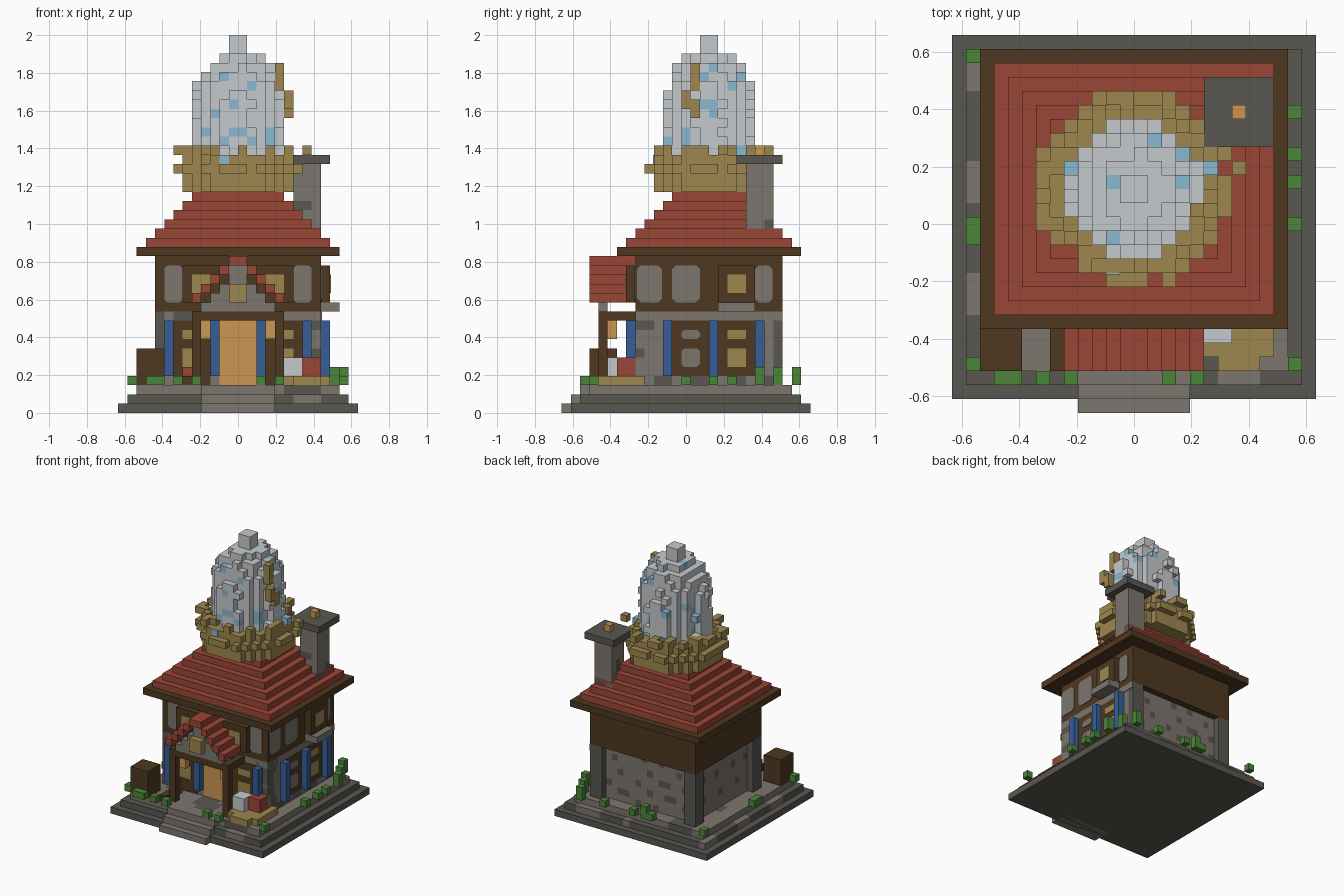
import bpy, bmesh, math, random
from mathutils import Vector, Matrix

cube = bpy.data.objects.get("Cube")
if cube:
    bpy.data.objects.remove(cube)
random.seed(4)
U = 2 / 41          # one block
Y_MID = 13.5        # block rows in front of the centre


def material(name, code):
    rgb = [int(code[i:i + 2], 16) / 255 for i in (0, 2, 4)]
    rgba = [((c + 0.055) / 1.055) ** 2.4 for c in rgb] + [1]
    mat = bpy.data.materials.new(name)
    mat.use_nodes = True
    mat.diffuse_color = rgba
    mat.node_tree.nodes["Principled BSDF"].inputs["Base Color"].default_value = rgba
    return mat


DARK = material("dark_stone", "5a5751")
LIGHT = material("light_stone", "7d766e")
BROWN = material("dark_wood", "4f3821")
RED = material("red_tile", "9a4636")
TAN = material("straw", "9f874f")
WHITE = material("shell_white", "c6cacd")
PALE = material("pale_blue", "8ab8d0")
BLUE = material("shutter_blue", "365f98")
GREEN = material("leaf_green", "4a8639")
ORANGE = material("warm_orange", "cc9752")


def point(x, y, z):
    return Vector((x, y - Y_MID, z)) * U


def finish(name, bm, mats):
    mesh = bpy.data.meshes.new(name)
    bm.to_mesh(mesh)
    bm.free()
    for mat in mats:
        mesh.materials.append(mat)
    obj = bpy.data.objects.new(name, mesh)
    bpy.context.collection.objects.link(obj)


def boxes(name, mat, *spans):
    """One object of boxes, each given as x, y and z ranges in blocks."""
    bm = bmesh.new()
    for x0, x1, y0, y1, z0, z1 in spans:
        a, b = point(x0, y0, z0), point(x1, y1, z1)
        shape = Matrix.Translation((a + b) / 2) @ Matrix.Diagonal(b - a).to_4x4()
        bmesh.ops.create_cube(bm, size=1, matrix=shape)
    finish(name, bm, [mat])


def both(*spans):
    return spans + tuple((-s[1], -s[0], *s[2:]) for s in spans)


def plates(name, mat, side, at, *rects, cut=0.0):
    """Thin panels on the front or right side, with cut corners if wanted."""
    bm = bmesh.new()
    for a0, a1, z0, z1 in rects:
        ring = []
        for a, z, da, dz in ((a0, z0, 1, 1), (a1, z0, -1, 1), (a1, z1, -1, -1), (a0, z1, 1, -1)):
            pair = [(a, z + dz * cut), (a + da * cut, z)]
            ring += (pair if da == dz else pair[::-1]) if cut else [(a, z)]
        put = (lambda a, z: point(a, at, z)) if side == "front" else (lambda a, z: point(at, a, z))
        face = bm.faces.new([bm.verts.new(put(a, z)) for a, z in ring])
        out = Vector((0, -1, 0)) if side == "front" else Vector((1, 0, 0))
        made = bmesh.ops.extrude_face_region(bm, geom=[face])["geom"]
        moved = [v for v in made if isinstance(v, bmesh.types.BMVert)]
        bmesh.ops.translate(bm, verts=moved, vec=out * 0.1 * U)
    bmesh.ops.recalc_face_normals(bm, faces=bm.faces)
    finish(name, bm, [mat])


def blocks(name, mats, cells, paint):
    """Skin of a set of unit blocks; paint picks the colour of each block."""
    bm, verts = bmesh.new(), {}
    for cell in sorted(cells):
        for axis in range(3):
            for sign in (0, 1):
                near = list(cell)
                near[axis] += 2 * sign - 1
                if tuple(near) in cells:
                    continue
                ring = []
                for u, v in ((0, 0), (1, 0), (1, 1), (0, 1)):
                    p = list(cell)
                    p[axis] += sign
                    p[(axis + 1) % 3] += u
                    p[(axis + 2) % 3] += v
                    p = tuple(p)
                    if p not in verts:
                        verts[p] = bm.verts.new(point(*p))
                    ring.append(verts[p])
                face = bm.faces.new(ring if sign else ring[::-1])
                face.material_index = paint(*cell)
    finish(name, bm, mats)


def fill(x0, x1, y0, y1, z0, z1):
    return {(x, y, z) for x in range(x0, x1) for y in range(y0, y1) for z in range(z0, z1)}


def blotch(x, y, z, level=0.8):
    return int(math.sin(x * 0.9 + z) + math.sin(y * 0.8 - z * 1.3 + x * 0.3) > level)


# Stepped plinth and entrance steps
boxes("plinth_foot", DARK, (-13, 13, 1, 27, 0, 1))
blocks("plinth_middle", [DARK, LIGHT], fill(-12, 12, 2, 26, 1, 2), blotch)
blocks("plinth_floor", [LIGHT, DARK], fill(-11, 11, 3, 25, 2, 3), blotch)
boxes("entrance_steps", LIGHT, *[(-4, 4, i, i + 1, 0, i + 1) for i in range(3)])

# Ground floor
blocks("ground_walls", [LIGHT, DARK], fill(-8, 9, 8, 23, 3, 11),
       lambda x, y, z: blotch(2 * x, 2 * y, 2 * z, 1.1))
boxes("corner_pillars", DARK, *both((7, 9, 8, 10, 3, 11), (7, 9, 22, 24, 3, 11)))
boxes("front_shutters", BLUE, *both((7, 8, 7, 8, 4, 10), (2, 3, 7, 8, 4, 10)))
boxes("side_shutters", BLUE, *[(9, 10, y, y + 1, 4, 10) for y in (11, 16, 21)])
plates("front_frames", BROWN, "front", 8, (-7, -3, 3, 10), (3, 7, 3, 10), (-3, 3, 10, 11))
plates("side_frames", BROWN, "right", 9, (12, 16, 4, 10), (17, 21, 4, 10))
rows = ((5, 7), (8, 9))
plates("front_panes", TAN, "front", 7.9, *[(a, a + 2, *r) for a in (-6, 4) for r in rows])
plates("side_panes", TAN, "right", 9.1, *[(18, 20, *r) for r in rows])
plates("side_door_panels", LIGHT, "right", 9.1, *[(13, 15, *r) for r in rows], cut=0.3)
plates("front_door", ORANGE, "front", 8, (-2, 2, 3, 10))
plates("side_band", LIGHT, "right", 9, (10, 24, 10, 11))

# Upper floor
boxes("upper_walls", BROWN, (-9, 9, 8, 24, 11, 17))
boxes("upper_front_frames", BROWN, *both((2, 6, 7, 8, 12, 16)))
boxes("upper_side_frame", BROWN, (9, 10, 17, 21, 12, 16))
plates("upper_front_panes", TAN, "front", 7, (-5, -3, 13, 15), (3, 5, 13, 15))
plates("upper_side_pane", TAN, "right", 10, (18, 20, 13, 15))
plates("upper_front_plaster", LIGHT, "front", 8, (-8, -6, 12, 16), (6, 8, 12, 16), cut=0.3)
plates("upper_side_plaster", LIGHT, "right", 9, (8.2, 10.9, 12, 16), (12, 15, 12, 16),
       (21, 22.9, 12, 16), cut=0.4)
boxes("window_ledge", LIGHT, (9, 11, 17, 21, 11, 12))

# Main roof
boxes("eaves", BROWN, (-11, 11, 6, 26, 17, 18))
boxes("roof_tiers", RED, *[(i - 10, 10 - i, 7 + i, 25 - i, 18 + i, 19 + i) for i in range(6)])

# Chimney
blocks("chimney_shaft", [LIGHT, DARK], fill(6, 9, 20, 23, 18, 27), blotch)
boxes("chimney_cap", DARK, (5, 10, 19, 24, 27, 28))
boxes("chimney_ember", ORANGE, (7, 8, 21, 22, 28, 29))

# Porch
boxes("porch_posts", BROWN, *both((4, 5, 4, 5, 3, 11)))
boxes("porch_beams", BROWN, (-4, 4, 4, 5, 10, 11), *both((4, 5, 5, 8, 10, 11)))
boxes("porch_lanterns", ORANGE, *both((3, 4, 5, 6, 8, 10)))
boxes("porch_gable", LIGHT, *[(i - 4, 4 - i, 4, 5, 11 + i, 12 + i) for i in range(4)],
      (-1, 1, 4, 5, 15, 16))
boxes("porch_roof", RED, *both(*[(4 - i, 5 - i, 3, 8, 12 + i, 13 + i) for i in range(5)]))
boxes("gable_ornament", TAN, (-1, 1, 3, 4, 12, 14))

# Things beside the door
boxes("crate", BROWN, (-11, -8, 3, 6, 3, 7))
boxes("bench", BROWN, (-6, -5, 3, 6, 3, 4))
boxes("small_red_pot", RED, (-6, -5, 6, 7, 3, 5))
boxes("straw_mat", TAN, (5, 10, 4, 9, 3, 4), (6, 9, 3, 4, 3, 4))
boxes("white_sack", WHITE, (5, 7, 5, 7, 4, 6))
boxes("red_chest", RED, (7, 9, 6, 8, 4, 6))

# Shrubs
spots = [(-10, 2), (-9, 2), (-7, 2), (-5, 2), (2, 2), (4, 2), (-12, 3), (-12, 12), (-12, 13), (11, 3),
         (11, 13), (11, 16), (11, 18), (5, 25), (0, 25), (-3, 25), (-12, 25)]
tall = [(9, 25), (10, 23), (11, 21), (-2, 25)]
boxes("shrubs", GREEN, *[(x, x + 1, y, y + 1, 3, 4) for x, y in spots],
      *[(x, x + 1, y, y + 1, 3, 5) for x, y in tall])


# Straw nest
def reach(x, y):
    return math.hypot(x + 0.5, y + 0.5 - 16)


nest = set()
for x, y, z in fill(-8, 8, 8, 24, 24, 29):
    r = reach(x, y)
    loose = 6.05 < r < 7 and (z == 26 and random.random() < 0.7 or z == 28 and random.random() < 0.3)
    rim = 5 < r < 6.05 and z == 28 and random.random() < 0.4
    if (r < 6.05 and z < 28) or loose or rim:
        nest.add((x, y, z))
nest.add((7, 17, 28))
blocks("nest", [TAN], nest, lambda *c: 0)


# Giant egg with pale flecks
egg = fill(-1, 1, 15, 17, 38, 41)
for x, y, z in fill(-6, 6, 10, 22, 27, 39):
    radius = 4.8 * math.sqrt(1 - (abs(z + 0.5 - 31) / 8.4) ** 3.4)
    if reach(x, y) < radius + random.uniform(-0.25, 0.12):
        egg.add((x, y, z))
flecks = {c for c in sorted(egg) if c[2] < 39 and random.random() < 0.09}
blocks("egg", [WHITE, PALE], egg, lambda *c: int(c in flecks))
boxes("nest_fleck", PALE, (-2, -1, 9.9, 11, 27, 28), (5, 6, 17, 18, 28, 29))
boxes("egg_straw", TAN, (4, 5, 14, 15, 35, 38), (5, 6, 13, 14, 33, 35), (5, 6, 14, 15, 32, 34))
